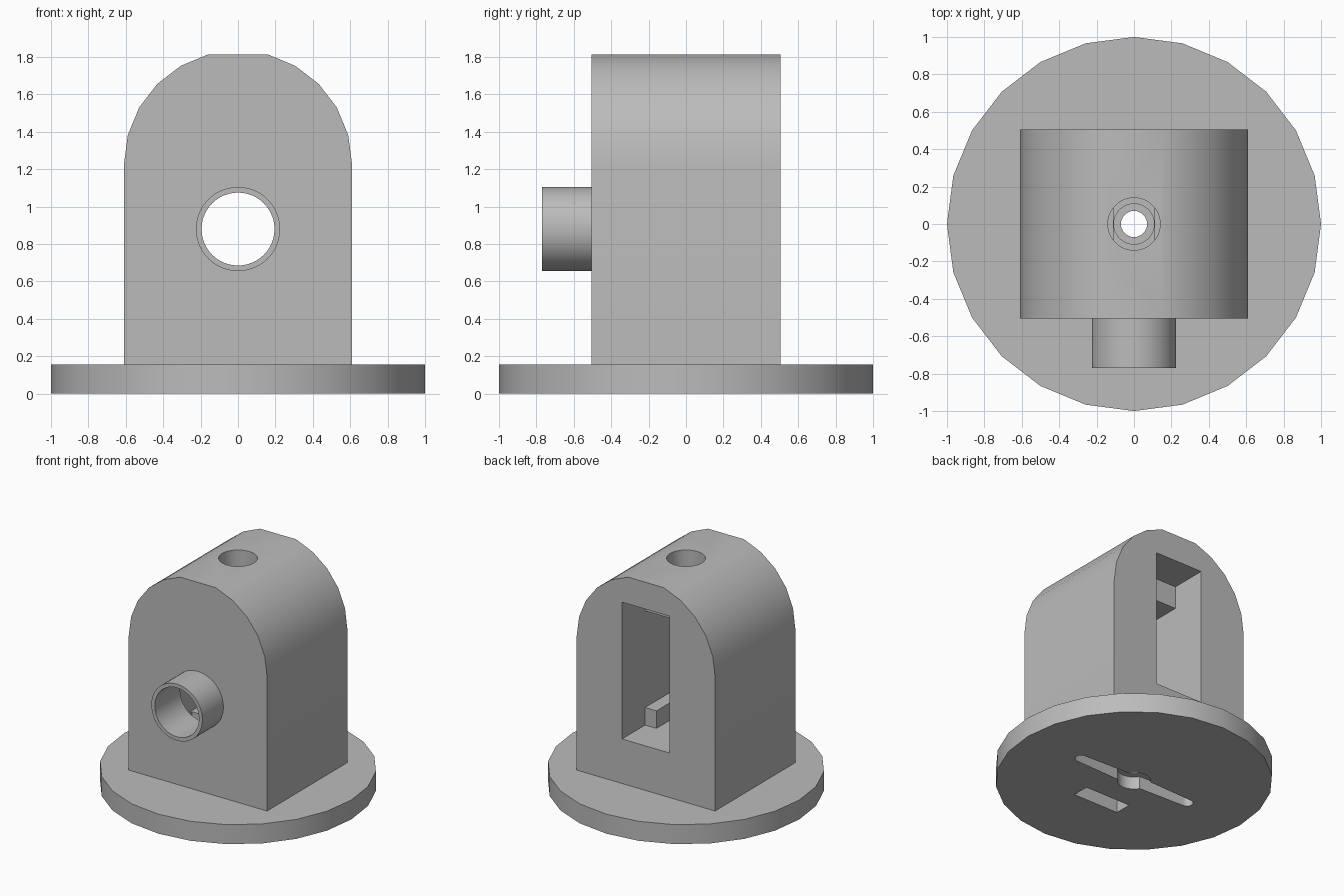
import bpy, bmesh, math
from mathutils import Vector

cube = bpy.data.objects.get("Cube")
if cube:
    bpy.data.objects.remove(cube, do_unlink=True)

GREY = (0.5, 0.5, 0.5, 1)
mat = bpy.data.materials.new("grey plastic")
mat.use_nodes = True
mat.diffuse_color = GREY
mat.node_tree.nodes["Principled BSDF"].inputs["Base Color"].default_value = GREY


def prism(name, profile, axis, lo, hi):
    """Extrude a profile along z (x, y points) or along y (x, z points)."""
    bm = bmesh.new()
    if axis == "z":
        verts = [bm.verts.new((a, b, lo)) for a, b in profile]
        step = Vector((0, 0, hi - lo))
    else:
        verts = [bm.verts.new((a, lo, b)) for a, b in profile]
        step = Vector((0, hi - lo, 0))
    face = bm.faces.new(verts)
    out = bmesh.ops.extrude_face_region(bm, geom=[face])["geom"]
    bmesh.ops.translate(bm, vec=step, verts=[v for v in out if isinstance(v, bmesh.types.BMVert)])
    bmesh.ops.recalc_face_normals(bm, faces=bm.faces)
    mesh = bpy.data.meshes.new(name)
    bm.to_mesh(mesh)
    bm.free()
    mesh.materials.append(mat)
    obj = bpy.data.objects.new(name, mesh)
    bpy.context.collection.objects.link(obj)
    return obj


def arc(r, start, end, count, cx=0, cy=0):
    """Points from start to end degrees, both included."""
    angles = [math.radians(start + (end - start) * i / count) for i in range(count + 1)]
    return [(cx + r * math.cos(a), cy + r * math.sin(a)) for a in angles]


def circle(r, count, cx=0, cy=0):
    return arc(r, 0, 360, count, cx, cy)[:-1]


def box(name, half_x, y0, y1, z0, z1):
    rect = [(-half_x, y0), (half_x, y0), (half_x, y1), (-half_x, y1)]
    return prism(name, rect, "z", z0, z1)


# Solid parts: round base, arched housing with a flat crown, front tube
BOSS_Z = 0.88
base = prism("base_disc", circle(1, 24), "z", 0, 0.155)
arch = arc(0.61, 0, 75, 5, 0, 1.225) + arc(0.61, 105, 180, 5, 0, 1.225)
housing = prism("housing", [(-0.61, 0.155), (0.61, 0.155)] + arch, "y", -0.505, 0.505)
tube = prism("front_tube", circle(0.225, 48, 0, BOSS_Z), "y", -0.77, -0.505)

# Tapered two-arm recess under the base
horn = (arc(0.045, -90, 90, 10, 0.5) + arc(0.12, 30, 150, 12)
        + arc(0.045, 90, 270, 10, -0.5) + arc(0.12, 210, 330, 12))

# Cutters: rear opening, inner cavity, cable passage and bores
cutters = [
    box("rear_opening", 0.21, 0.215, 0.6, 0.51, 1.6),
    box("inner_cavity", 0.21, -0.45, 0.3, 0.65, 1.42),
    box("cable_channel", 0.11, -0.4, 0.3, 0.51, 0.7),
    box("cable_exit", 0.2, -0.43, -0.295, -0.1, 0.7),
    prism("front_bore", circle(0.195, 48, 0, BOSS_Z), "y", -0.9, -0.4),
    prism("top_hole", circle(0.14, 48), "z", 1.3, 2),
    prism("screw_head_bore", circle(0.108, 48), "z", 0.25, 0.6),
    prism("screw_hole", circle(0.07, 48), "z", 0.05, 0.3),
    prism("arm_recess", horn, "z", -0.1, 0.1),
]

for part in (base, housing, tube):
    for cutter in cutters:
        mod = part.modifiers.new(cutter.name, "BOOLEAN")
        mod.operation = "DIFFERENCE"
        mod.solver = "EXACT"
        mod.object = cutter
    graph = bpy.context.evaluated_depsgraph_get()
    cut_mesh = bpy.data.meshes.new_from_object(part.evaluated_get(graph))
    part.modifiers.clear()
    part.data = cut_mesh

for cutter in cutters:
    bpy.data.objects.remove(cutter, do_unlink=True)

# Smooth the curved walls, keep edges crisp
bpy.ops.object.select_all(action="DESELECT")
for part in (base, housing, tube):
    part.select_set(True)
bpy.context.view_layer.objects.active = housing
bpy.ops.object.shade_smooth_by_angle(angle=math.radians(32))
